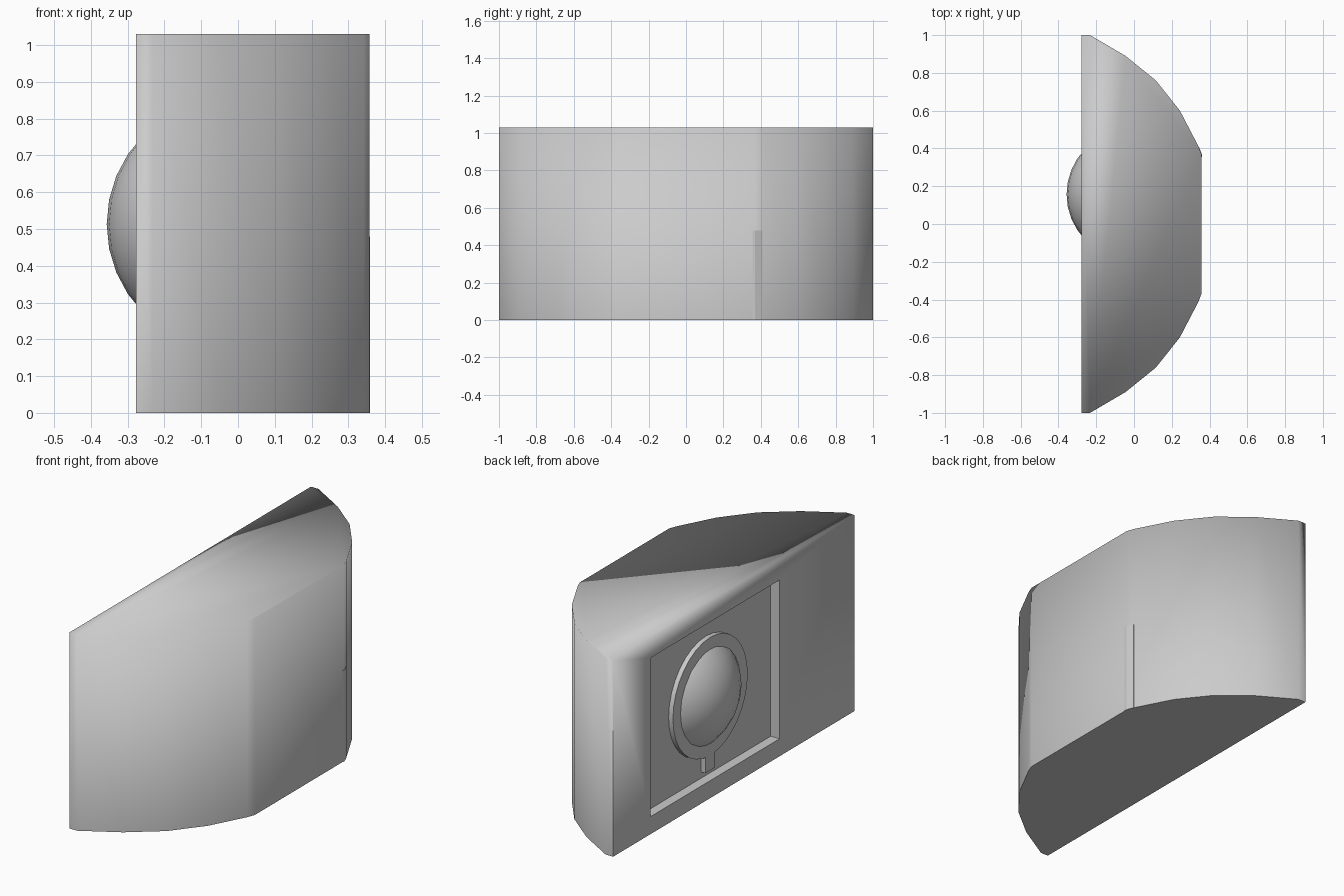
import bpy, bmesh, math
from mathutils import Matrix, Vector

if "Cube" in bpy.data.objects:
    bpy.data.objects.remove(bpy.data.objects["Cube"])

BACK, FLOOR, H = -0.277, -0.226, 1.03     # back wall, recess floor, height
CY, CZ = 0.157, 0.513                     # centre of the round feature


def new_object(name, bm):
    bmesh.ops.recalc_face_normals(bm, faces=bm.faces)
    mesh = bpy.data.meshes.new(name)
    bm.to_mesh(mesh)
    bm.free()
    ob = bpy.data.objects.new(name, mesh)
    bpy.context.collection.objects.link(ob)
    return ob


def box(name, x, y, z):
    bm = bmesh.new()
    size = Matrix.Diagonal((x[1] - x[0], y[1] - y[0], z[1] - z[0], 1))
    mid = Matrix.Translation((sum(x) / 2, sum(y) / 2, sum(z) / 2))
    bmesh.ops.create_cube(bm, size=1, matrix=mid @ size)
    return new_object(name, bm)


def smooth(ob, keep_soft=lambda e: False):
    bm = bmesh.new()
    bm.from_mesh(ob.data)
    for f in bm.faces:
        f.smooth = True
    for e in bm.edges:
        e.smooth = e.calc_face_angle(0) < math.radians(32) or keep_soft(e)
    bm.to_mesh(ob.data)
    bm.free()


# Body: mirrored bow-fronted profile, extruded upwards
half = [(BACK, 1), (-0.233, 1), (-0.045, 0.89), (0.116, 0.76),
        (0.243, 0.60), (0.342, 0.41), (0.357, 0.37)]
outline = half + [(x, -y) for x, y in reversed(half)]
bm = bmesh.new()
base = bm.faces.new([bm.verts.new((x, y, 0)) for x, y in outline])
top = bmesh.ops.extrude_face_region(bm, geom=[base])
bmesh.ops.translate(bm, vec=(0, 0, H),
                    verts=[g for g in top["geom"] if isinstance(g, bmesh.types.BMVert)])
if not any(abs(f.calc_center_median().z) < 1e-4 for f in bm.faces):
    bm.faces.new([v for v in bm.verts if v.co.z < 1e-4])
body = new_object("body", bm)

# Rectangular recess in the back wall
cutter = box("recess_cutter", (-0.5, FLOOR), (-0.38, 0.69), (0.092, 0.925))
cutter.hide_render = True
cutter.hide_set(True)
mod = body.modifiers.new("recess", 'BOOLEAN')
mod.object, mod.operation, mod.solver = cutter, 'DIFFERENCE', 'EXACT'
bpy.context.view_layer.update()
cut = body.evaluated_get(bpy.context.evaluated_depsgraph_get())
body.data = bpy.data.meshes.new_from_object(cut)
body.modifiers.clear()
bpy.data.objects.remove(cutter)
# The top rim is softly shaded, other corners stay crisp
smooth(body, lambda e: all(v.co.z > H - 1e-3 for v in e.verts))

# Raised round rim and its small tab
bm = bmesh.new()
bmesh.ops.create_cone(bm, cap_ends=True, segments=32, radius1=0.31, radius2=0.31, depth=0.03,
                      matrix=Matrix.Translation((FLOOR - 0.01, CY, CZ))
                      @ Matrix.Rotation(math.pi / 2, 4, 'Y'))
smooth(new_object("round_rim", bm))
box("rim_tab", (FLOOR - 0.025, FLOOR + 0.005), (CY - 0.04, CY + 0.04), (0.125, 0.23))

# Dome: only the cap of a sphere in front of the recess floor
bm = bmesh.new()
R = 0.3425
bmesh.ops.create_uvsphere(bm, u_segments=32, v_segments=16, radius=R,
                          matrix=Matrix.Translation((-0.357 + R, CY, CZ)))
bmesh.ops.bisect_plane(bm, geom=bm.verts[:] + bm.edges[:] + bm.faces[:],
                       plane_co=Vector((FLOOR + 0.005, 0, 0)), plane_no=(1, 0, 0),
                       clear_outer=True)
smooth(new_object("dome", bm))

# Narrow strip on the front corner
bm = bmesh.new()
strip = [(0.32, 0.355), (0.359, 0.355), (0.359, 0.37), (0.344, 0.408), (0.32, 0.408)]
low = bm.faces.new([bm.verts.new((x, y, 0)) for x, y in strip])
ext = bmesh.ops.extrude_face_region(bm, geom=[low], use_keep_orig=True)
bmesh.ops.translate(bm, vec=(0, 0, 0.48),
                    verts=[g for g in ext["geom"] if isinstance(g, bmesh.types.BMVert)])
new_object("corner_strip", bm)
